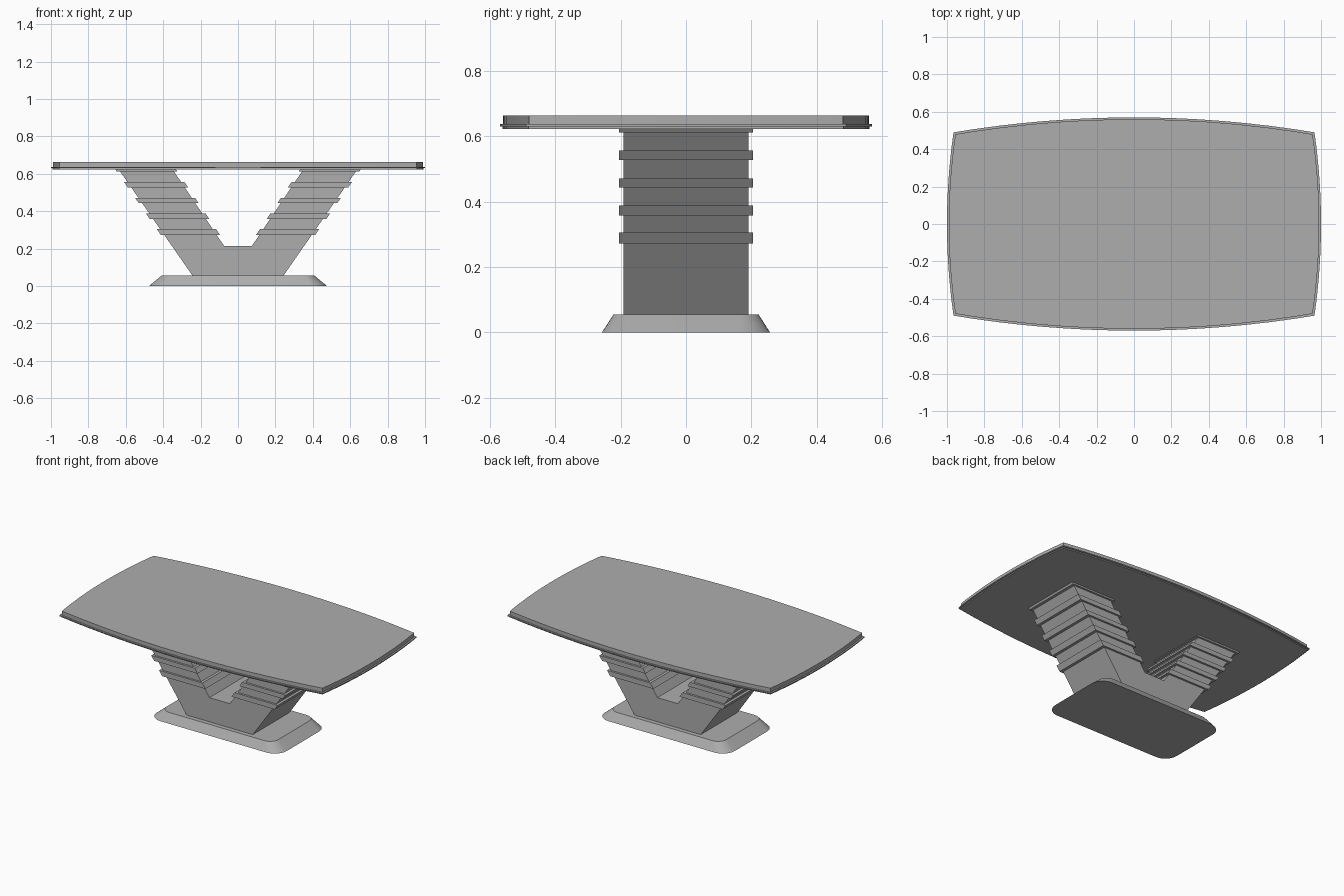
import bpy, bmesh, math

if "Cube" in bpy.data.objects:
    bpy.data.objects.remove(bpy.data.objects["Cube"])

grey = bpy.data.materials.new("plain_grey")
grey.use_nodes = True
COLOUR = (0.42, 0.42, 0.42, 1)
grey.diffuse_color = COLOUR
grey.node_tree.nodes["Principled BSDF"].inputs["Base Color"].default_value = COLOUR


def loft(name, rings, smooth=False):
    """Join matching closed rings and cap both ends."""
    bm = bmesh.new()
    loops = [[bm.verts.new(p) for p in ring] for ring in rings]
    n = len(loops[0])
    for a, b in zip(loops, loops[1:]):
        for i in range(n):
            j = (i + 1) % n
            bm.faces.new((a[i], a[j], b[j], b[i]))
    bm.faces.new(loops[0][::-1])
    bm.faces.new(loops[-1])
    bmesh.ops.recalc_face_normals(bm, faces=bm.faces)
    mesh = bpy.data.meshes.new(name)
    bm.to_mesh(mesh)
    bm.free()
    mesh.materials.append(grey)
    obj = bpy.data.objects.new(name, mesh)
    bpy.context.collection.objects.link(obj)
    if smooth:
        bpy.ops.object.select_all(action="DESELECT")
        obj.select_set(True)
        bpy.context.view_layer.objects.active = obj
        bpy.ops.object.shade_smooth_by_angle(angle=math.radians(25))
    return obj


def extrude_y(name, profile, half):
    """Extrude an x-z profile to both sides of the middle plane."""
    return loft(name, [[(x, y, z) for x, z in profile] for y in (-half, half)])


def bowed(inset, z, steps=16):
    """Rectangle with gently bowed sides and sharp corners."""
    cx, cy, mx, my = 0.965 - inset, 0.49 - inset, 1.0 - inset, 0.57 - inset
    ring = []
    for k in range(4):
        s = 1 if k < 2 else -1
        for i in range(steps):
            t = -1 + 2 * i / steps
            if k % 2 == 0:
                ring.append((s * (mx - (mx - cx) * t * t), s * cy * t, z))
            else:
                ring.append((-s * cx * t, s * (my - (my - cy) * t * t), z))
    return ring


def rounded(hx, hy, r, z, steps=8):
    """Rectangle with rounded corners."""
    ring = []
    for k, (sx, sy) in enumerate(((1, 1), (-1, 1), (-1, -1), (1, -1))):
        for i in range(steps + 1):
            a = math.pi / 2 * (k + i / steps)
            ring.append((sx * (hx - r) + r * math.cos(a),
                         sy * (hy - r) + r * math.sin(a), z))
    return ring


# Table top: thick slab with a thin projecting lip and an under plate
loft("table_top", [bowed(0.01, 0.637), bowed(0.01, 0.663)], True)
loft("top_lip", [bowed(0, 0.63), bowed(0, 0.637)], True)
loft("top_under_plate", [bowed(0.008, 0.623), bowed(0.008, 0.63)], True)

# Foot: rounded plate with sloping sides
loft("foot_plate", [rounded(0.476, 0.257, 0.09, 0),
                    rounded(0.409, 0.222, 0.06, 0.055)], True)


# Pedestal: V-shaped block
def outer(z):
    return 0.243 + 0.695 * (z - 0.055)


def inner(z):
    return 0.075 + 0.672 * (z - 0.215)


TOP = 0.623
half_v = [(outer(0.055), 0.055), (outer(TOP), TOP), (inner(TOP), TOP), (0.075, 0.215)]
extrude_y("pedestal", half_v + [(-x, z) for x, z in reversed(half_v)], 0.192)

# Raised bands wrapping each arm
for side, label in ((1, "left"), (-1, "right")):
    for i, (lo, hi) in enumerate(((0.272, 0.305), (0.358, 0.388), (0.443, 0.471),
                                  (0.527, 0.556), (0.612, TOP))):
        band = [(outer(lo) + 0.018, lo), (outer(hi) + 0.018, hi),
                (inner(hi) - 0.018, hi), (inner(lo) - 0.018, lo)]
        extrude_y(f"{label}_band_{i + 1}", [(side * x, z) for x, z in band], 0.205)
